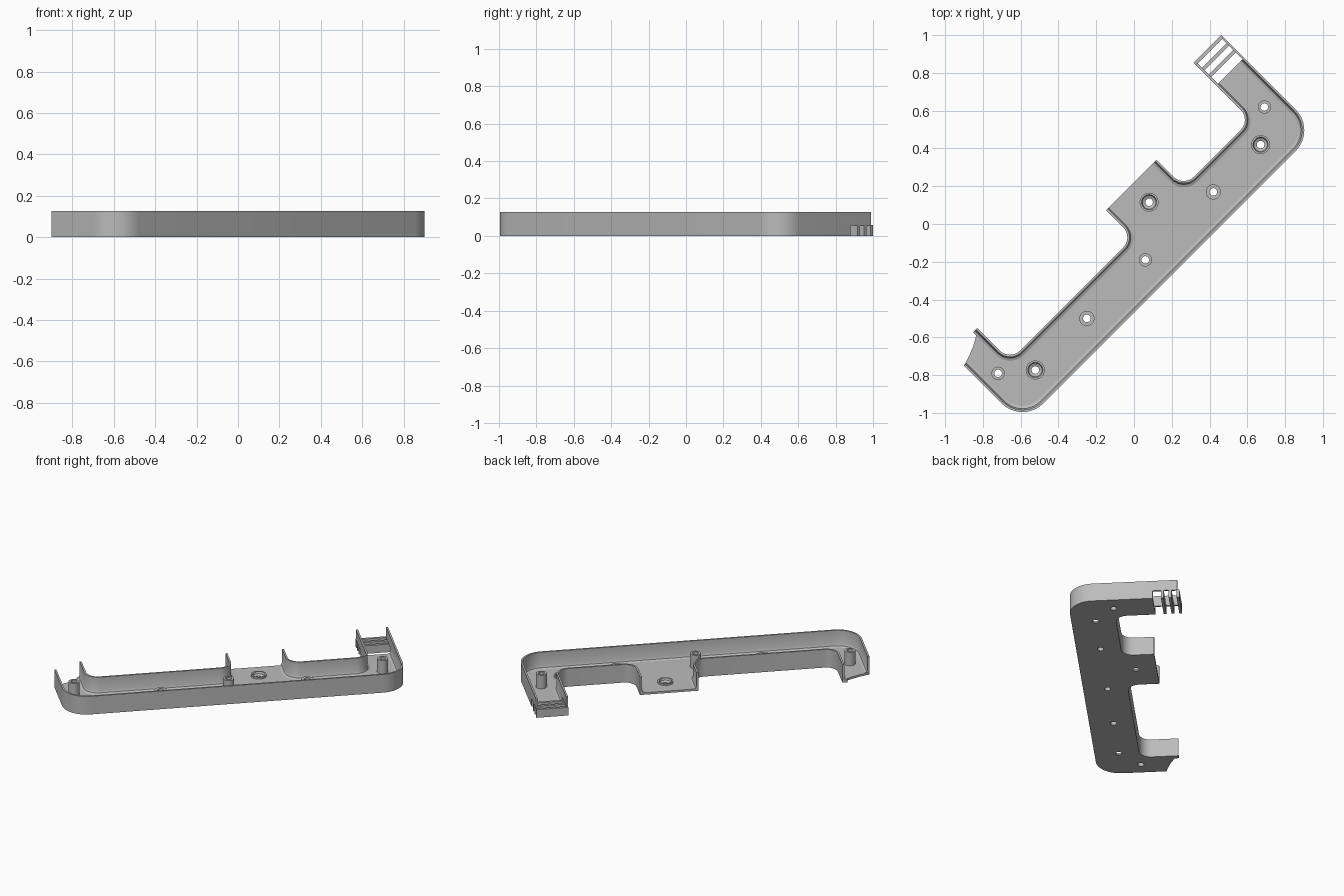
import bpy, bmesh, math
from mathutils import Vector

if "Cube" in bpy.data.objects:
    bpy.data.objects.remove(bpy.data.objects["Cube"])

HEIGHT, FLOOR, WALL = 0.127, 0.014, 0.012
LEFT, RIGHT, FRONT, NOTCH = -1.167, 1.034, -0.332, -0.047
ARM_L, ARM_R, TAB_L, TAB_R = -0.976, 0.827, -0.053, 0.325
TAB_END, ARM_END, COMB, COMB_TOP = 0.157, 0.366, 0.21, 0.055
BIG, SMALL = 0.155, 0.075

grey = bpy.data.materials.new("plain grey")
grey.use_nodes = True
grey.diffuse_color = (0.5, 0.5, 0.5, 1)
grey.node_tree.nodes["Principled BSDF"].inputs["Base Color"].default_value = grey.diffuse_color


def finish(name, bm):
    """Turn a bmesh into an object standing diagonally on the ground."""
    bmesh.ops.recalc_face_normals(bm, faces=bm.faces)
    mesh = bpy.data.meshes.new(name)
    bm.to_mesh(mesh)
    bm.free()
    mesh.materials.append(grey)
    obj = bpy.data.objects.new(name, mesh)
    obj.rotation_euler.z = math.pi / 4
    bpy.context.collection.objects.link(obj)
    return obj


def rounded(points, radius, steps=10):
    """Round the inner corners of an open path."""
    pts = [Vector(p) for p in points]
    path = [pts[0]]
    for a, b, c in zip(pts, pts[1:], pts[2:]):
        da, dc = (a - b).normalized(), (c - b).normalized()
        centre = b + (da + dc) * radius
        for i in range(steps + 1):
            t = i / steps * math.pi / 2
            path.append(centre - radius * (dc * math.cos(t) + da * math.sin(t)))
    return path + [pts[-1]]


def sweep(name, path, profile):
    """Carry a closed profile of (offset to the left, height) along a path."""
    bm = bmesh.new()
    rings = []
    for i, p in enumerate(path):
        d1 = (p - path[max(i - 1, 0)]).normalized()
        d2 = (path[min(i + 1, len(path) - 1)] - p).normalized()
        d = (d1 + d2).normalized()
        side = Vector((-d.y, d.x))
        scale = 1 / max(d.dot(d1), d.dot(d2))
        rings.append([bm.verts.new((*(p + side * o * scale), z)) for o, z in profile])
    for r, s in zip(rings, rings[1:]):
        for k in range(len(r)):
            n = (k + 1) % len(r)
            bm.faces.new((r[k], r[n], s[n], s[k]))
    bm.faces.new(rings[0])
    bm.faces.new(rings[-1])
    return finish(name, bm)


def prism(name, outline, bottom, top):
    bm = bmesh.new()
    face = bm.faces.new([bm.verts.new((p[0], p[1], bottom)) for p in outline])
    up = bmesh.ops.extrude_face_region(bm, geom=[face])["geom"]
    bmesh.ops.translate(bm, vec=(0, 0, top - bottom),
                        verts=[v for v in up if isinstance(v, bmesh.types.BMVert)])
    return finish(name, bm)


def box(name, u0, u1, v0, v1, z0, z1):
    return prism(name, [(u0, v0), (u1, v0), (u1, v1), (u0, v1)], z0, z1)


def circle(u, v, r, n=32):
    return [(u + r * math.cos(math.tau * i / n), v + r * math.sin(math.tau * i / n))
            for i in range(n)]


def lathe(name, u, v, profile, n=32):
    """Spin a closed profile of (radius, height) into a ring."""
    bm = bmesh.new()
    rings = [[bm.verts.new((*p, z)) for p in circle(u, v, r, n)] for r, z in profile]
    for k, r in enumerate(rings):
        s = rings[(k + 1) % len(rings)]
        for i in range(n):
            j = (i + 1) % n
            bm.faces.new((r[i], r[j], s[j], s[i]))
    return finish(name, bm)


def cut(obj, cutters):
    """Subtract the cutters and bake the result."""
    for c in cutters:
        c.hide_render = True
        mod = obj.modifiers.new("cut", "BOOLEAN")
        mod.operation, mod.solver, mod.object = "DIFFERENCE", "EXACT", c
    bpy.context.view_layer.update()
    graph = bpy.context.evaluated_depsgraph_get()
    mesh = bpy.data.meshes.new_from_object(obj.evaluated_get(graph))
    obj.modifiers.clear()
    obj.data = mesh


# Wall paths, running with the inside of the tray on their left
outer = rounded([(LEFT, 0.106), (LEFT, FRONT), (RIGHT, FRONT), (RIGHT, ARM_END)], BIG)
inner_right = rounded([(ARM_R, ARM_END), (ARM_R, NOTCH), (TAB_R, NOTCH), (TAB_R, TAB_END)], SMALL)
inner_left = rounded([(TAB_L, TAB_END), (TAB_L, NOTCH), (ARM_L, NOTCH), (ARM_L, 0.198)], SMALL)

# Floor plate with a hollow curved end on the left arm
hollow = [(-1.02, 0.166), (-1.065, 0.142), (-1.115, 0.122)]
outline = (outer[:-1] + [(RIGHT, COMB), (ARM_R, COMB)] + inner_right[1:] + inner_left + hollow)
floor = prism("floor_plate", outline, 0, FLOOR)

# Walls with a small fillet where they meet the floor
foot = WALL + 0.02
profile = [(0, 0), (0, HEIGHT), (WALL, HEIGHT), (WALL, FLOOR + 0.02),
           (WALL + 0.006, FLOOR + 0.006), (foot, FLOOR), (foot, 0)]
walls = [sweep("outer_wall", outer, profile),
         sweep("inner_wall_right", inner_right, profile),
         sweep("inner_wall_left", inner_left, profile)]

# Gap under the walls at the comb end
gap = box("comb_gap", ARM_R - 0.1, RIGHT + 0.1, COMB, ARM_END + 0.1, -0.1, COMB_TOP)
cut(walls[0], [gap])
cut(walls[1], [gap])
bpy.data.objects.remove(gap)

# Comb ribs across the right arm
for i in range(3):
    v = 0.262 + i * 0.05
    box(f"comb_rib_{i + 1}", ARM_R, RIGHT, v, v + 0.018, 0, COMB_TOP + 0.002)

# Screw bosses: tall posts, low posts and countersunk rings
BORE, ROW = 0.02, -0.177
tall = [(0.926, -0.05), (-0.092, ROW), (-1.068, -0.05)]
low = [(0.417, ROW), (-0.53, ROW)]
sunk = [(0.771, ROW), (0.138, 0.025), (-0.916, ROW)]
kinds = [("tall_post", tall, [(BORE, 0), (0.035, 0), (0.035, 0.108), (BORE, 0.108)]),
         ("low_post", low, [(BORE, 0), (0.04, 0), (0.04, 0.062), (BORE, 0.062)]),
         ("countersunk_ring", sunk, [(BORE, 0), (0.05, 0), (0.05, 0.026),
                                     (0.04, 0.026), (0.036, 0.012), (BORE, 0.004)])]
drills, parts = [], []
for name, places, shape in kinds:
    for i, (u, v) in enumerate(places):
        parts.append(lathe(f"{name}_{i + 1}", u, v, shape))
        drills.append(prism("drill", circle(u, v, shape[1][0] - 0.004), -0.1, 0.1))
cut(floor, drills)
for d in drills:
    bpy.data.objects.remove(d)

# Smooth the curved parts, keeping edges crisp
bpy.ops.object.select_all(action="DESELECT")
for obj in walls + parts:
    obj.select_set(True)
bpy.context.view_layer.objects.active = walls[0]
bpy.ops.object.shade_smooth_by_angle(angle=math.radians(30))
